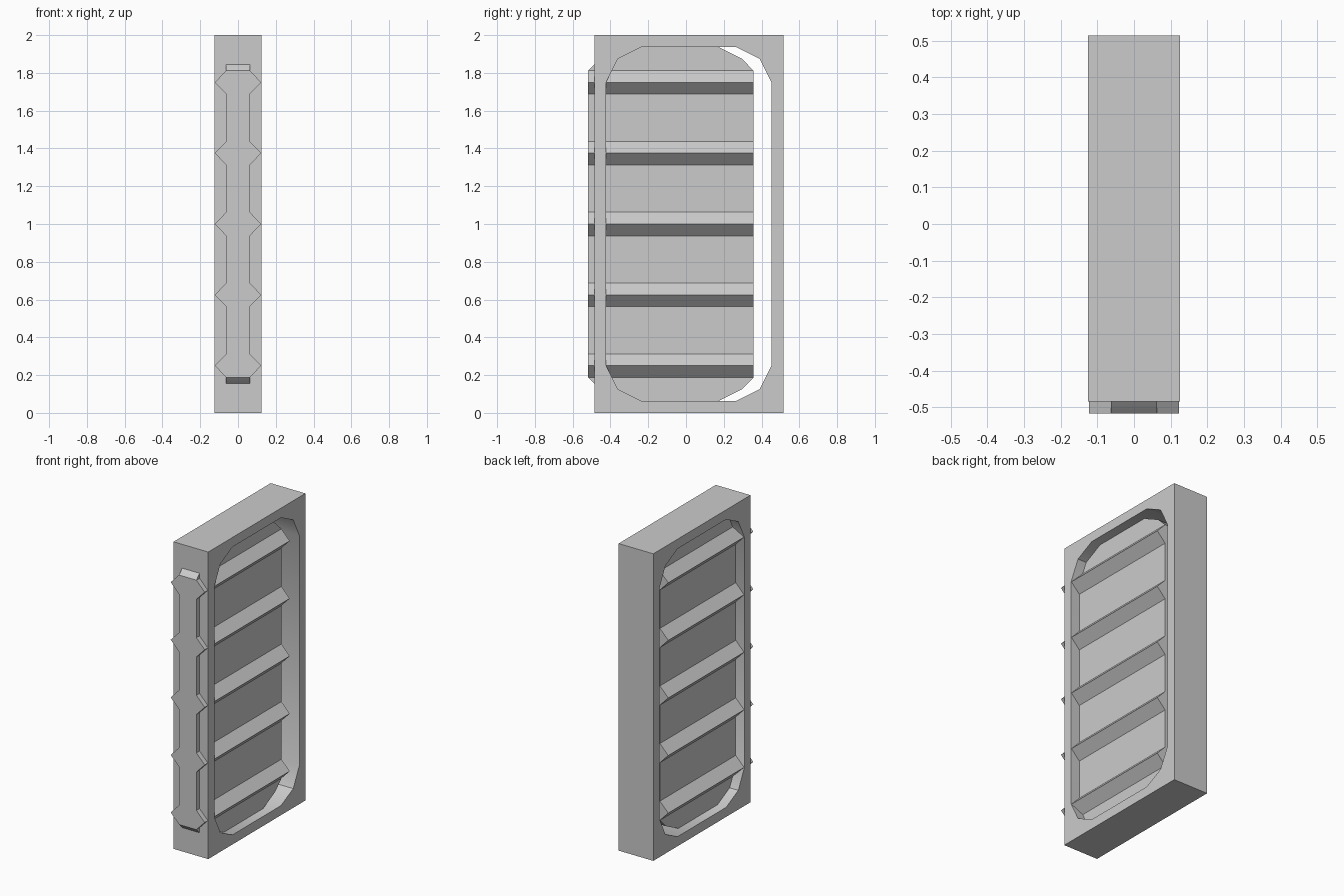
import bpy, bmesh
from mathutils import Vector

if "Cube" in bpy.data.objects:
    bpy.data.objects.remove(bpy.data.objects["Cube"])

HALF_T = 0.125      # frame half thickness
FRAME_Y = 0.015     # centre of the frame
DOOR_Y = -0.08      # door is slid partly into the frame
CZ = 1.0            # mid height


def mirrored(corner):
    """Closed (y, z) loop from one quarter, listed from side to top."""
    back = corner[::-1]
    return (corner + [(-y, z) for y, z in back]
            + [(-y, -z) for y, z in corner] + [(y, -z) for y, z in back])


def loop_edges(bm, points):
    vs = [bm.verts.new(p) for p in points]
    return [bm.edges.new((vs[i - 1], vs[i])) for i in range(len(vs))]


def extrude(bm, faces, vec):
    res = bmesh.ops.extrude_face_region(bm, geom=faces, use_keep_orig=True)
    verts = [g for g in res["geom"] if isinstance(g, bmesh.types.BMVert)]
    bmesh.ops.translate(bm, verts=verts, vec=Vector(vec))


def finish(bm, name):
    bmesh.ops.remove_doubles(bm, verts=bm.verts[:], dist=1e-5)
    bmesh.ops.recalc_face_normals(bm, faces=bm.faces[:])
    me = bpy.data.meshes.new(name)
    bm.to_mesh(me)
    bm.free()
    ob = bpy.data.objects.new(name, me)
    bpy.context.collection.objects.link(ob)
    bpy.ops.object.select_all(action='DESELECT')
    ob.select_set(True)
    bpy.context.view_layer.objects.active = ob
    bpy.ops.object.shade_smooth_by_angle(angle=0.5236)
    return ob


# Frame: rectangle with a chamfered opening, extruded through x
bm = bmesh.new()
edges = []
for loop in (mirrored([(0.4375, 0.75), (0.375, 0.875), (0.25, 0.9375)]),
             [(0.5, 1), (-0.5, 1), (-0.5, -1), (0.5, -1)]):
    edges += loop_edges(bm, [(-HALF_T, y + FRAME_Y, z + CZ) for y, z in loop])
bmesh.ops.triangle_fill(bm, edges=edges, use_beauty=True, use_dissolve=False)
extrude(bm, bm.faces[:], (2 * HALF_T, 0, 0))
finish(bm, "door_frame")

# Door body: ribbed outline extruded along y
PANEL, RIB, W, TOP = 0.0625, 0.1225, 0.4375, 0.8125
side = []
for i in range(5):
    z = -0.75 + i * 0.375
    side += [(PANEL, z - 0.0625), (RIB, z), (PANEL, z + 0.0625)]
outline = side + [(-x, z) for x, z in reversed(side)]
bm = bmesh.new()
face = bm.faces.new([bm.verts.new((x, DOOR_Y - W, z + CZ)) for x, z in outline])
extrude(bm, [face], (0, 2 * W, 0))

# Door ends: chamfered slabs above and below the ribbed body
for s in (1, -1):
    pts = [(W, TOP), (0.375, 0.875), (0.25, 0.9375)]
    pts += [(-y, z) for y, z in reversed(pts)]
    face = bm.faces.new([bm.verts.new((-PANEL, y + DOOR_Y, s * z + CZ)) for y, z in pts])
    extrude(bm, [face], (2 * PANEL, 0, 0))

# Drop the hidden faces where the ends meet the body
hidden = [f for f in bm.faces
          if all(abs(abs(v.co.z - CZ) - TOP) < 1e-4 for v in f.verts)
          and max(v.co.z for v in f.verts) - min(v.co.z for v in f.verts) < 1e-4]
bmesh.ops.delete(bm, geom=hidden, context='FACES')
finish(bm, "sliding_door")
